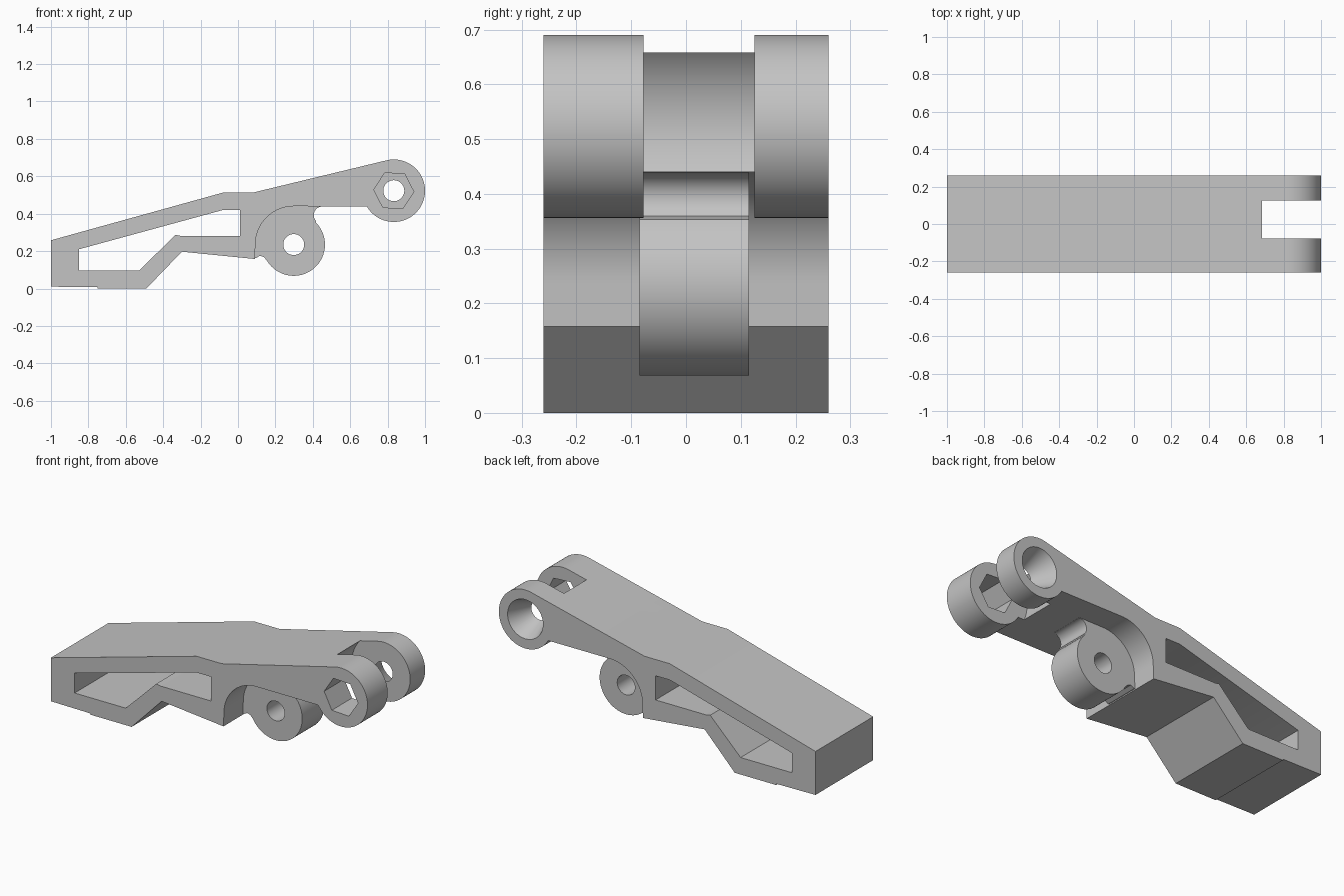
import bpy, bmesh, math

if "Cube" in bpy.data.objects:
    bpy.data.objects.remove(bpy.data.objects["Cube"], do_unlink=True)

HALF = 0.26              # half width of the lever
EYE = (0.833, 0.523)     # axis of the forked end
LUG = (0.298, 0.235)     # axis of the central lug
R = 0.167                # outer radius of both
BORE = 0.056

grey = bpy.data.materials.new("plain grey")
grey.use_nodes = True
grey.diffuse_color = (0.55, 0.55, 0.55, 1)
grey.node_tree.nodes["Principled BSDF"].inputs["Base Color"].default_value = grey.diffuse_color


def arc(centre, r, start, end, n):
    angles = [math.radians(start + (end - start) * i / n) for i in range(n + 1)]
    return [(centre[0] + r * math.cos(a), centre[1] + r * math.sin(a)) for a in angles]


def ring(centre, r, n=64, turn=0):
    return arc(centre, r, turn, turn + 360, n)[:-1]


def loft(name, near, far, y0, y1):
    """Solid between two matching xz outlines at y0 and y1."""
    bm = bmesh.new()
    a = [bm.verts.new((x, y0, z)) for x, z in near]
    b = [bm.verts.new((x, y1, z)) for x, z in far]
    bm.faces.new(a)
    bm.faces.new(b[::-1])
    for i in range(len(a)):
        j = (i + 1) % len(a)
        bm.faces.new((a[j], a[i], b[i], b[j]))
    bmesh.ops.recalc_face_normals(bm, faces=bm.faces)
    mesh = bpy.data.meshes.new(name)
    bm.to_mesh(mesh)
    bm.free()
    mesh.materials.append(grey)
    ob = bpy.data.objects.new(name, mesh)
    bpy.context.collection.objects.link(ob)
    return ob


def prism(name, outline, y0, y1):
    return loft(name, outline, outline, y0, y1)


def combine(target, tool, operation):
    mod = target.modifiers.new(tool.name, 'BOOLEAN')
    mod.operation, mod.solver, mod.object = operation, 'EXACT', tool
    bpy.context.view_layer.objects.active = target
    bpy.ops.object.modifier_apply(modifier=mod.name)
    bpy.data.objects.remove(tool, do_unlink=True)


# Lever body: sloped top, rounded fork end, hollow under the middle
outline = [(-1, 0.01), (-0.75, 0.007), (-0.75, 0), (-0.49, 0), (-0.3, 0.197), (0.09, 0.158)]
outline += arc(LUG, 0.205, 180, 90, 24)
outline += arc(EYE, R, 210, 464, 72)
outline += [(0.08, 0.513), (-0.08, 0.513), (-1, 0.258)]
body = prism("lever_body", outline, -HALF, HALF)

# Side window
window = [(-0.85, 0.097), (-0.527, 0.097), (-0.335, 0.287), (-0.31, 0.282), (0.01, 0.282),
          (0.01, 0.42), (-0.08, 0.42), (-0.85, 0.21)]
combine(body, prism("window_cutter", window, -0.5, 0.5), 'DIFFERENCE')

# Round-ended slot between the fork ears
combine(body, prism("slot_cutter", ring(EYE, 0.202, 96), -0.078, 0.125), 'DIFFERENCE')

# Hexagonal hole in the front ear, tapered bore in the back ear
combine(body, prism("hex_cutter", ring(EYE, 0.107, 6, -3), -0.4, 0), 'DIFFERENCE')
taper = loft("taper_cutter", ring(EYE, BORE - 0.002), ring(EYE, 0.116), 0.12, 0.27)
combine(body, taper, 'DIFFERENCE')

# Central lug with its web and fillets
web = [(0.07, 0.17), (0.095, 0.163), (0.118, 0.175), (0.138, 0.168)]
web += arc(LUG, R, 211, 405, 56)
web += arc((0.452, 0.392), 0.047, 224, 90, 12)
web += [(0.452, 0.46), (0.07, 0.46)]
lug = prism("central_lug", web, -0.085, 0.115)
combine(lug, prism("lug_bore_cutter", ring(LUG, BORE), -0.3, 0.3), 'DIFFERENCE')
combine(body, lug, 'UNION')

bpy.ops.object.select_all(action='DESELECT')
body.select_set(True)
bpy.context.view_layer.objects.active = body
bpy.ops.object.shade_smooth_by_angle(angle=math.radians(25))
